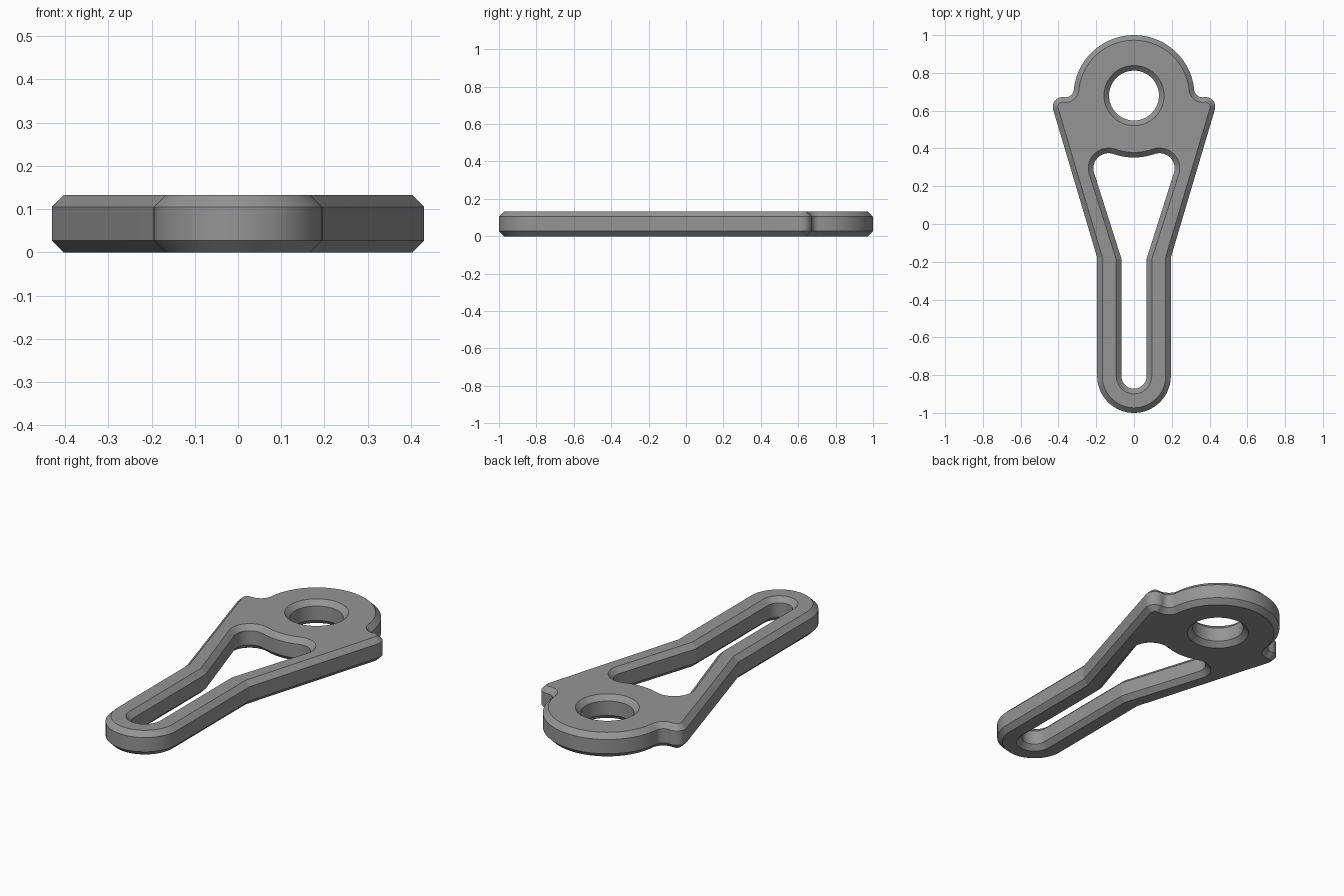
import bpy, bmesh, math
from mathutils import Vector

if "Cube" in bpy.data.objects:
    bpy.data.objects.remove(bpy.data.objects["Cube"])

H, C = 0.132, 0.027              # plate thickness and chamfer size
HOLE = Vector((0, 0.68))         # centre of the round head


def arc(c, r, a0, a1, step=5):
    """Points along an arc, angles in degrees."""
    n = max(2, math.ceil(abs(a1 - a0) / step))
    angles = [math.radians(a0 + (a1 - a0) * i / n) for i in range(n + 1)]
    return [Vector((c[0] + r * math.cos(a), c[1] + r * math.sin(a))) for a in angles]


def angle(v):
    return math.degrees(math.atan2(v.y, v.x))


def meet(c0, r0, c1, r1):
    """Upper left meeting point of two circles."""
    d = c1 - c0
    a = (r0 * r0 - r1 * r1 + d.length_squared) / (2 * d.length)
    h = math.sqrt(r0 * r0 - a * a)
    u = d.normalized()
    return c0 + u * a + Vector((-u.y, u.x)) * h


def mirrored(half):
    """Close a right-hand half outline running from the bottom to the top."""
    pts = half + [Vector((-p.x, p.y)) for p in reversed(half)]
    out = []
    for p in pts:
        if not out or (p - out[-1]).length > 1e-4:
            out.append(p)
    if (out[0] - out[-1]).length < 1e-4:
        out.pop()
    return out


def offset(pts, d):
    """Move a counter-clockwise outline inward by d with mitred corners."""
    out = []
    for i, p in enumerate(pts):
        e0 = (p - pts[i - 1]).normalized()
        e1 = (pts[(i + 1) % len(pts)] - p).normalized()
        n0, n1 = Vector((-e0.y, e0.x)), Vector((-e1.y, e1.x))
        out.append(p + (n0 + n1) * (d / (1 + n0.dot(n1))))
    return out


# Outer outline: rounded foot, straight shank, flared side, ear, fillet, head
ear, ear_r, fil_r, head_r = Vector((0.378, 0.62)), 0.052, 0.045, 0.32
fil = meet(HOLE, head_r + fil_r, ear, ear_r + fil_r)
a_ear, a_head = angle(fil - ear), angle(fil - HOLE)
outer = mirrored(
    arc((0, -0.805), 0.195, -90, 0)
    + [Vector((0.195, -0.178))]
    + arc(ear, ear_r, -16.6, a_ear, 6)
    + arc(fil, fil_r, a_ear + 180, a_head + 180, 6)
    + arc(HOLE, head_r, a_head, 90, 3))

# Keyhole slot: narrow channel that widens up to an arc around the hole
knee, corner, corner_r = Vector((0.067, -0.183)), Vector((0.135, 0.295)), 0.08
to_corner = corner - knee
a_line = angle(to_corner) - math.degrees(math.asin(corner_r / to_corner.length))
a_top = angle(HOLE - corner)
slot = mirrored(
    arc((0, -0.805), 0.067, -90, 0, 6)
    + [knee]
    + arc(corner, corner_r, a_line - 90, a_top, 6)
    + arc(HOLE, (HOLE - corner).length - corner_r, a_top - 180, -90, 4))

hole = arc(HOLE, 0.132, 0, 360)[:-1]

# Chamfered walls for each outline, then the flat top and bottom faces
bm = bmesh.new()
caps = {0: [], 3: []}
for pts, d in ((outer, C), (slot, -C), (hole, -C)):
    small = offset(pts, d)
    rings = [[bm.verts.new((p.x, p.y, z)) for p in ring]
             for ring, z in ((small, 0), (pts, C), (pts, H - C), (small, H))]
    n = len(pts)
    for lo, hi in zip(rings, rings[1:]):
        for i in range(n):
            j = (i + 1) % n
            bm.faces.new((lo[i], lo[j], hi[j], hi[i]))
    for k in caps:
        caps[k] += [bm.edges.get((rings[k][i], rings[k][(i + 1) % n])) for i in range(n)]
for edges in caps.values():
    bmesh.ops.triangle_fill(bm, edges=edges, use_beauty=True)
bmesh.ops.recalc_face_normals(bm, faces=bm.faces)

mesh = bpy.data.meshes.new("slotted_lever")
bm.to_mesh(mesh)
bm.free()
lever = bpy.data.objects.new("slotted_lever", mesh)
bpy.context.collection.objects.link(lever)

grey = bpy.data.materials.new("plain grey")
grey.diffuse_color = (0.3, 0.3, 0.3, 1)
grey.use_nodes = True
grey.node_tree.nodes["Principled BSDF"].inputs["Base Color"].default_value = grey.diffuse_color
mesh.materials.append(grey)

# Smooth the arcs, keep chamfers and knees crisp
bpy.context.view_layer.objects.active = lever
lever.select_set(True)
bpy.ops.object.shade_smooth_by_angle(angle=math.radians(10))
